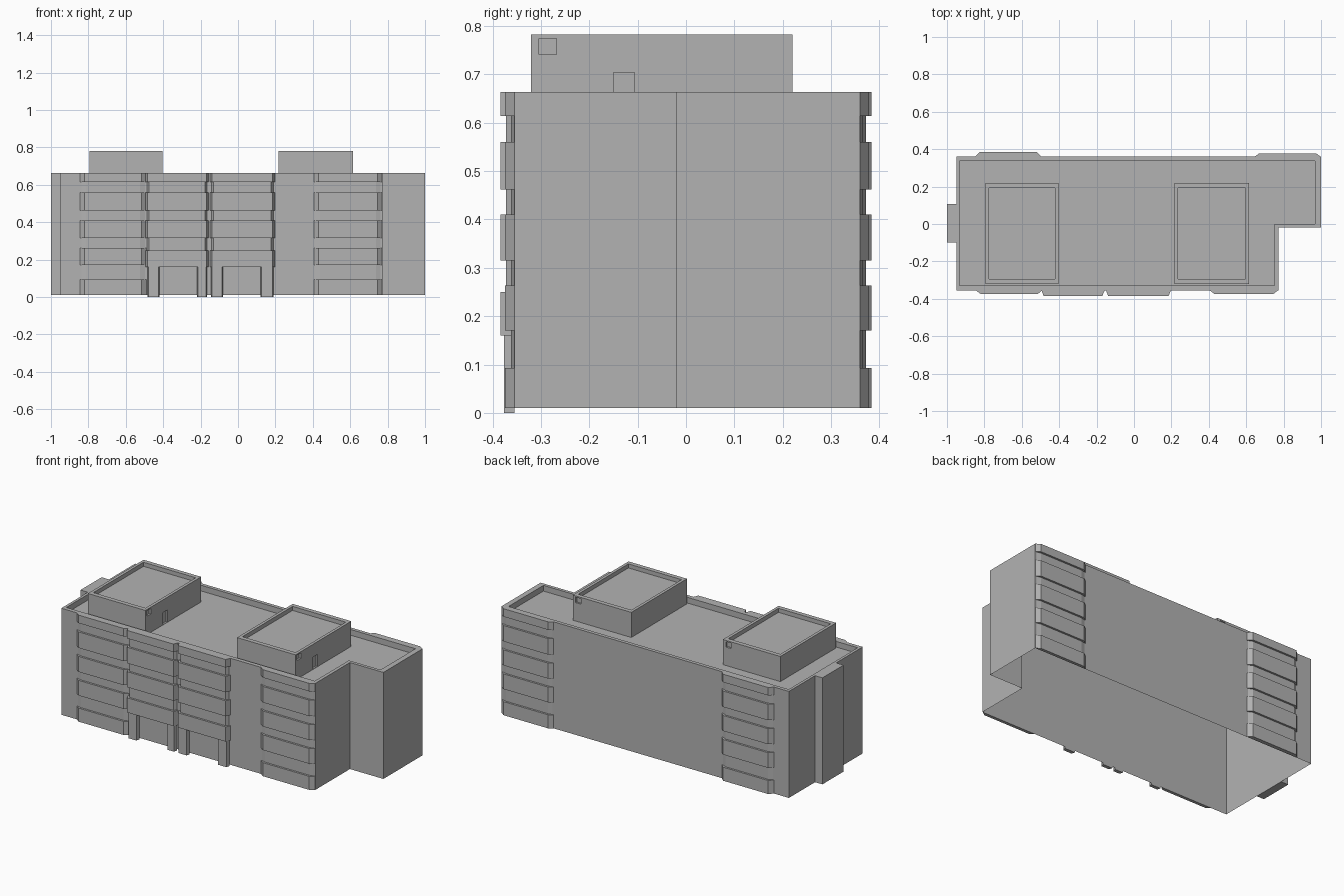
import bpy, bmesh

default = bpy.data.objects.get("Cube")
if default:
    bpy.data.objects.remove(default, do_unlink=True)

grey = bpy.data.materials.new("concrete_grey")
grey.use_nodes = True
tone = (0.45, 0.45, 0.45, 1)
grey.diffuse_color = tone
grey.node_tree.nodes["Principled BSDF"].inputs["Base Color"].default_value = tone


def finish(name, bm):
    bmesh.ops.recalc_face_normals(bm, faces=bm.faces)
    mesh = bpy.data.meshes.new(name)
    bm.to_mesh(mesh)
    bm.free()
    mesh.materials.append(grey)
    obj = bpy.data.objects.new(name, mesh)
    bpy.context.collection.objects.link(obj)
    return obj


def ring(bm, points, z):
    return [bm.verts.new((x, y, z)) for x, y in points]


def bridge(bm, a, b):
    for i in range(len(a)):
        j = (i + 1) % len(a)
        bm.faces.new((a[i], a[j], b[j], b[i]))


def add_prism(bm, points, z0, z1):
    low, high = ring(bm, points, z0), ring(bm, points, z1)
    bridge(bm, low, high)
    bm.faces.new(low)
    bm.faces.new(high)


def rect(x0, x1, y0, y1):
    return [(x0, y0), (x1, y0), (x1, y1), (x0, y1)]


def roofed_block(name, outer, inner, z0, z1, roof, closed):
    """Walls with a raised parapet around a sunken flat roof."""
    bm = bmesh.new()
    loops = [ring(bm, outer, z0), ring(bm, outer, z1),
             ring(bm, inner, z1), ring(bm, inner, roof)]
    for a, b in zip(loops, loops[1:]):
        bridge(bm, a, b)
    bm.faces.new(loops[-1])
    if closed:
        bm.faces.new(loops[0])
    return finish(name, bm)


def trapezoid(x0, x1, wall, face, slope):
    return [(x0, wall), (x0 + slope, face), (x1 - slope, face), (x1, wall)]


def bay(name, x0, x1, wall, face, bands, slope=0.025):
    """Shallow projecting bay: sill bands stepping out from a window core."""
    bm = bmesh.new()
    core = face - 0.012 * (1 if face > 0 else -1)
    for z0, z1 in bands:
        add_prism(bm, trapezoid(x0, x1, wall, face, slope), z0, z1)
    for (_, low), (high, _) in zip(bands, bands[1:]):
        add_prism(bm, trapezoid(x0 + 0.008, x1 - 0.008, wall, core, slope), low, high)
    return finish(name, bm)


# Main hall with notched front corner, open underneath
BASE, TOP, ROOF = 0.01, 0.663, 0.628
FRONT, BACK = -0.355, 0.36
outer = [(-0.95, FRONT), (0.773, FRONT), (0.773, -0.02), (1, -0.02), (1, BACK), (-0.95, BACK)]
inner = [(-0.933, -0.33), (0.752, -0.33), (0.752, 0), (0.967, 0), (0.967, 0.338), (-0.933, 0.338)]
roofed_block("main_building", outer, inner, BASE, TOP, ROOF, False)

# Stair shaft on the end wall
bm = bmesh.new()
add_prism(bm, rect(-1, -0.95, -0.098, 0.107), BASE, TOP)
finish("end_shaft", bm)

# Window bays
floors = [(BASE, 0.093), (0.17, 0.263), (0.315, 0.41), (0.462, 0.56), (0.614, TOP)]
bay("front_bay_right", -0.845, -0.49, FRONT, -0.374, floors)
bay("front_bay_left", 0.405, 0.77, FRONT, -0.374, floors)
bay("back_bay_right", -0.85, -0.495, BACK, 0.384, floors)
bay("back_bay_left", 0.645, 0.998, BACK, 0.378, floors)

# Paired central bays carried on piers, leaving two entrances
upper = [(0.16, 0.25)] + floors[2:]
bay("entrance_bay_right", -0.495, -0.157, FRONT, -0.384, upper, 0.012)
bay("entrance_bay_left", -0.15, 0.197, FRONT, -0.384, upper, 0.012)
for i, (x0, x1) in enumerate([(-0.485, -0.42), (-0.22, -0.165), (-0.145, -0.08), (0.12, 0.19)]):
    bm = bmesh.new()
    add_prism(bm, trapezoid(x0, x1, FRONT, -0.376, 0.006), 0, 0.16)
    finish(f"entrance_pier_{i + 1}", bm)

# Rooftop plant rooms with recessed door and vents
for side, x0, x1 in (("right", -0.794, -0.404), ("left", 0.217, 0.614)):
    y0, y1 = -0.32, 0.22
    room = roofed_block(f"plant_room_{side}", rect(x0, x1, y0, y1),
                        rect(x0 + 0.018, x1 - 0.018, y0 + 0.027, y1 - 0.027),
                        ROOF - 0.01, 0.782, 0.757, True)
    bm = bmesh.new()
    add_prism(bm, rect(x1 - 0.011, x1 + 0.02, -0.15, -0.106), ROOF + 0.002, 0.704)
    add_prism(bm, rect(x1 - 0.011, x1 + 0.02, -0.304, -0.268), 0.741, 0.774)
    add_prism(bm, rect(x1 - 0.055, x1 - 0.02, y1 - 0.011, y1 + 0.02), 0.741, 0.774)
    cutter = finish("recess_cutter", bm)
    cut = room.modifiers.new("recesses", "BOOLEAN")
    cut.operation, cut.solver, cut.object = "DIFFERENCE", "EXACT", cutter
    bpy.context.view_layer.update()
    evaluated = room.evaluated_get(bpy.context.evaluated_depsgraph_get())
    carved = bpy.data.meshes.new_from_object(evaluated)
    room.modifiers.clear()
    room.data = carved
    bpy.data.objects.remove(cutter, do_unlink=True)
